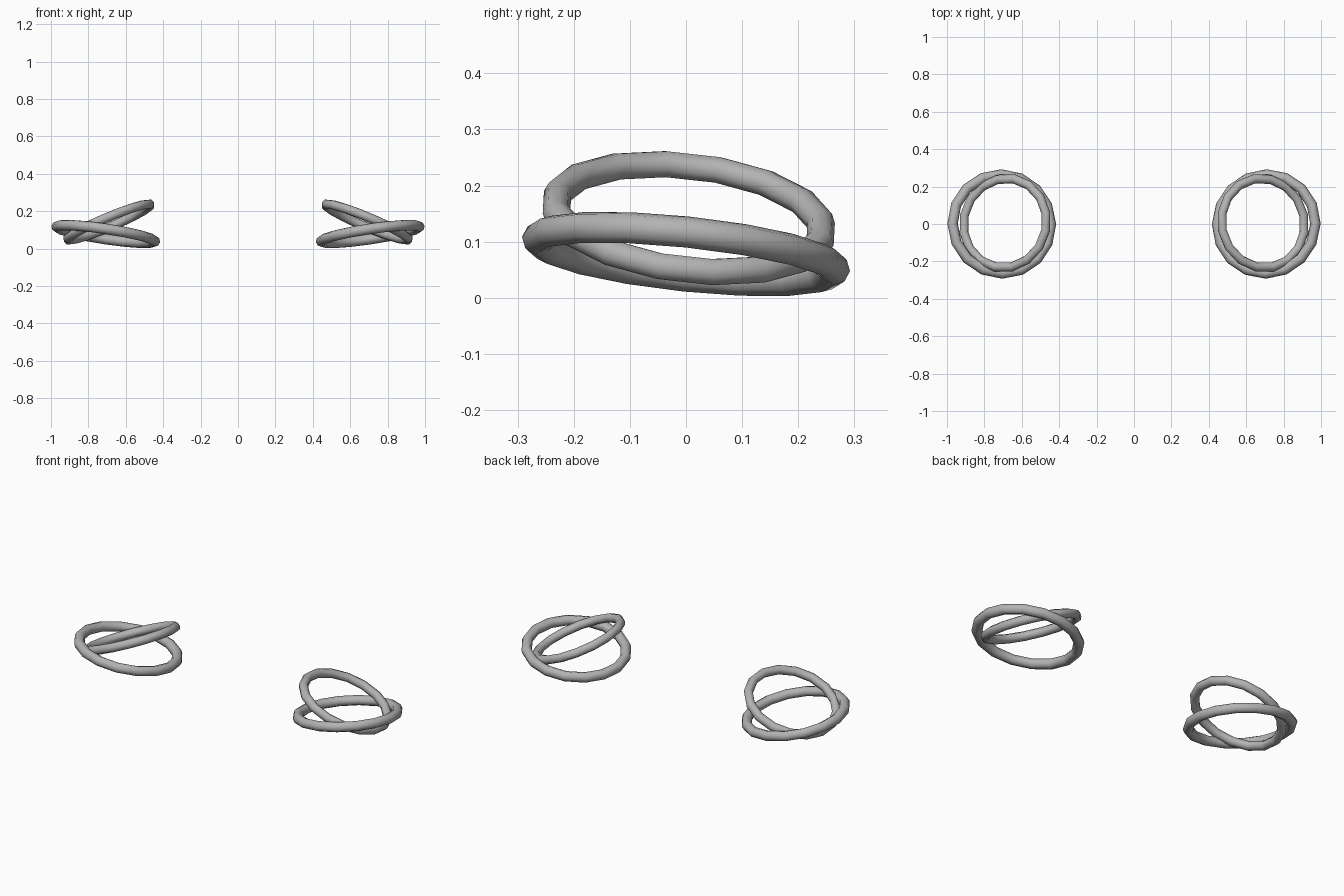
import bpy
import math
from mathutils import Vector, Quaternion

if "Cube" in bpy.data.objects:
    bpy.data.objects.remove(bpy.data.objects["Cube"], do_unlink=True)

# Single plain grey metal
GREY = (0.45, 0.45, 0.45, 1.0)
metal = bpy.data.materials.new("grey_metal")
metal.use_nodes = True
metal.diffuse_color = GREY
metal.node_tree.nodes["Principled BSDF"].inputs["Base Color"].default_value = GREY

SEGMENTS = 16


def add_ring(name, centre, radius, tube, slope_x, slope_y, turn):
    """Torus whose plane rises by slope_x along x and slope_y along y."""
    bpy.ops.mesh.primitive_torus_add(
        major_radius=radius, minor_radius=tube,
        major_segments=SEGMENTS, minor_segments=8)
    ring = bpy.context.object
    ring.name = name
    ring.data.name = name
    up = Vector((0, 0, 1))
    tilt = up.rotation_difference(Vector((-slope_x, -slope_y, 1)).normalized())
    ring.rotation_mode = 'QUATERNION'
    ring.rotation_quaternion = tilt @ Quaternion(up, turn)
    ring.location = centre
    bpy.ops.object.shade_smooth()
    ring.data.materials.append(metal)
    return ring


# Two mirrored pairs of interlocked rings
for side, s in (("left", 1), ("right", -1)):
    # Larger ring, gently tilted and rising outwards
    add_ring(side + "_large_ring", (s * 0.707, 0, 0.078),
             0.266, 0.028, s * 0.15, -0.105, 0)
    # Smaller ring, steeply tilted and rising inwards
    add_ring(side + "_small_ring", (s * 0.69, 0.005, 0.142),
             0.241, 0.025, s * -0.42, -0.12, math.pi / SEGMENTS)
